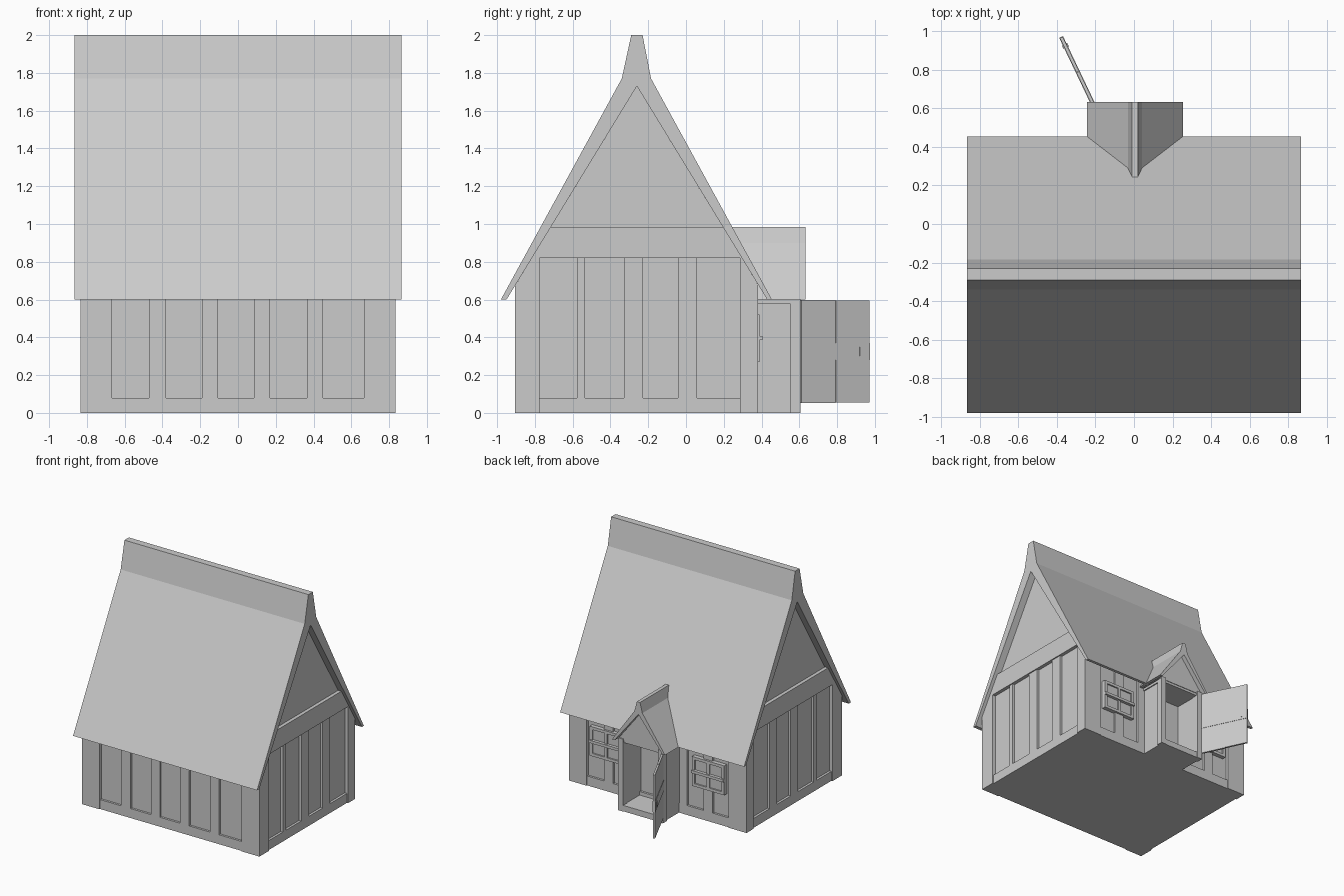
import bpy, bmesh, math
from mathutils import Matrix, Vector

if "Cube" in bpy.data.objects:
    bpy.data.objects.remove(bpy.data.objects["Cube"])


def prism(name, pts, axis, a, b):
    """Extrude a 2D profile along an axis: 'x' takes (y, z) points, 'y' takes (x, z)."""
    bm = bmesh.new()
    place = (lambda p, t: (t, p[0], p[1])) if axis == 'x' else (lambda p, t: (p[0], t, p[1]))
    v0 = [bm.verts.new(place(p, a)) for p in pts]
    v1 = [bm.verts.new(place(p, b)) for p in pts]
    bm.faces.new(v0)
    bm.faces.new(v1[::-1])
    n = len(pts)
    for i in range(n):
        j = (i + 1) % n
        bm.faces.new((v0[i], v1[i], v1[j], v0[j]))
    bmesh.ops.recalc_face_normals(bm, faces=bm.faces)
    me = bpy.data.meshes.new(name)
    bm.to_mesh(me)
    bm.free()
    ob = bpy.data.objects.new(name, me)
    bpy.context.collection.objects.link(ob)
    return ob


def box(name, x0, x1, y0, y1, z0, z1):
    return prism(name, [(x0, z0), (x1, z0), (x1, z1), (x0, z1)], 'y', y0, y1)


RIDGE_Y, PEAK = -0.26, 1.73


def under(y):
    """Height of the main roof's underside."""
    return PEAK - abs(y - RIDGE_Y) * 1.638


# main roof with flared ridge
prism("main_roof", [(-0.98, 0.6), (-0.34, 1.77), (-0.29, 2.0), (-0.23, 2.0), (-0.185, 1.77),
                    (0.455, 0.6), (0.43, 0.6), (RIDGE_Y, PEAK), (-0.95, 0.6)], 'x', -0.865, 0.865)

# plaster body with gables
yf, yb = -0.88, 0.355
prism("wall_body", [(yf, 0.01), (yb, 0.01), (yb, under(yb)), (RIDGE_Y, PEAK), (yf, under(yf))],
      'x', -0.805, 0.805)

# base sill
box("base_sill", -0.825, 0.825, -0.898, 0.373, 0.0, 0.08)

# corner posts
for s in (-1, 1):
    for y0, y1 in ((-0.905, -0.775), (0.285, 0.38)):
        prism("corner_post", [(y0, 0), (y1, 0), (y1, under(y1)), (y0, under(y0))],
              'x', s * 0.668, s * 0.835)

# side studs and gable beams
for s in (-1, 1):
    for y0, y1 in ((-0.577, -0.534), (-0.328, -0.228), (-0.042, 0.058)):
        box("side_stud", s * 0.79, s * 0.825, y0, y1, 0.05, 0.83)
    prism("gable_beam", [(-0.816, 0.82), (0.296, 0.82), (0.195, 0.985), (-0.715, 0.985)],
          'x', s * 0.79, s * 0.835)

# front and back studs
for x0, x1 in ((-0.47, -0.38), (-0.19, -0.106), (0.085, 0.17), (0.365, 0.45)):
    box("front_stud", x0, x1, -0.898, -0.86, 0.05, 0.69)
for s in (-1, 1):
    for x0, x1 in ((0.2, 0.27), (0.425, 0.51)):
        box("back_stud", s * x0, s * x1, 0.34, 0.373, 0.05, 0.68)

# back windows: panes, frame, cross bars and ledge
for s in (-1, 1):
    a, b, m = 0.34, 0.62, 0.48
    box("window_pane", s * a, s * b, 0.35, 0.378, 0.28, 0.51)
    for x in (a, m, b):
        box("window_upright", s * (x - 0.012), s * (x + 0.012), 0.35, 0.39, 0.27, 0.52)
    for z in (0.282, 0.508):
        box("window_rail", s * (a - 0.012), s * (b + 0.012), 0.35, 0.39, z - 0.012, z + 0.012)
    box("window_bar", s * (a - 0.012), s * (b + 0.012), 0.35, 0.404, 0.385, 0.408)

# porch walls, floor, ceiling and front posts
CX = 0.005
box("porch_floor", CX - 0.2, CX + 0.2, 0.34, 0.6, 0.0, 0.05)
box("porch_ceiling", CX - 0.21, CX + 0.21, 0.34, 0.59, 0.58, 0.61)
for s in (-1, 1):
    box("porch_wall", CX + s * 0.17, CX + s * 0.2, 0.34, 0.58, 0.0, 0.61)
    box("porch_post", CX + s * 0.165, CX + s * 0.212, 0.55, 0.605, 0.0, 0.615)

# porch roof and gable
half = [(0.25, 0.6), (0.037, 0.9), (0.015, 0.985)]
outer = [(CX + x, z) for x, z in half] + [(CX - x, z) for x, z in half[::-1]]
prism("porch_roof", outer + [(CX - 0.225, 0.6), (CX, 0.88), (CX + 0.225, 0.6)], 'y', 0.22, 0.632)
prism("porch_gable", [(CX - 0.22, 0.6), (CX + 0.22, 0.6), (CX, 0.88)], 'y', 0.3, 0.595)

# open door: planks, band and handle, swung about the hinge
swing = Matrix.Translation(Vector((-0.205, 0.607, 0))) @ Matrix.Rotation(math.radians(115.5), 4, 'Z')
for name, dims in (("door_plank", (0.0, 0.2, -0.008, 0.008, 0.052, 0.597)),
                   ("door_plank", (0.203, 0.4, -0.008, 0.008, 0.055, 0.595)),
                   ("door_band", (0.0, 0.402, -0.011, 0.011, 0.28, 0.37)),
                   ("door_handle", (0.34, 0.36, -0.016, 0.016, 0.3, 0.35))):
    box(name, *dims).matrix_world = swing
